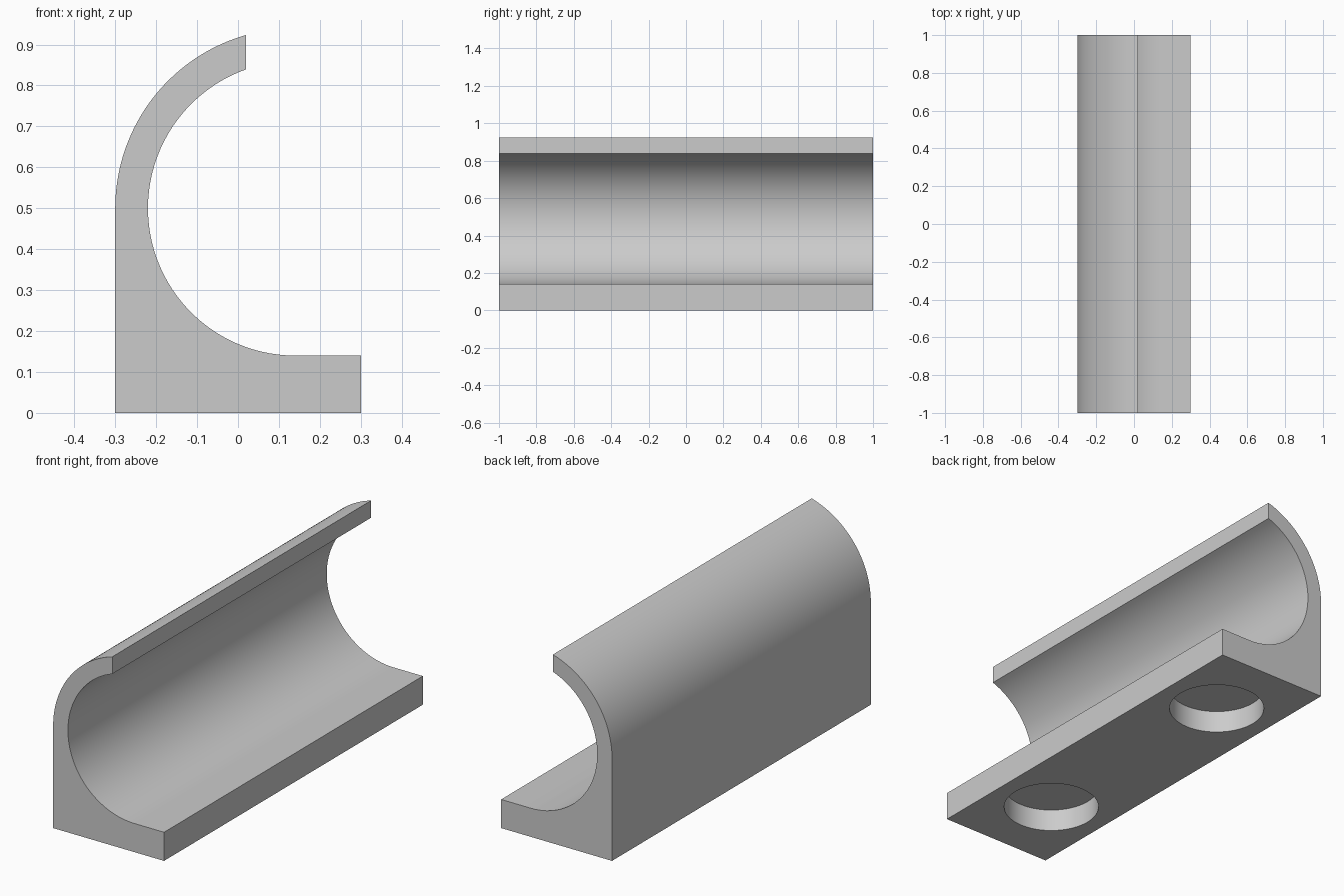
import bpy, bmesh, math

cube = bpy.data.objects.get("Cube")
if cube:
    bpy.data.objects.remove(cube, do_unlink=True)

grey = bpy.data.materials.new("light grey")
grey.use_nodes = True
colour = (0.6, 0.6, 0.6, 1)
grey.diffuse_color = colour
grey.node_tree.nodes["Principled BSDF"].inputs["Base Color"].default_value = colour

CX, CZ = 0.14, 0.5           # centre of the cradle curve
R_IN, R_OUT = 0.36, 0.44
LIP_X = 0.02                 # where the upper lip is cut off


def arc(radius, start, end, steps=48):
    angles = [start + (end - start) * i / steps for i in range(steps + 1)]
    return [(CX + radius * math.cos(a), CZ + radius * math.sin(a)) for a in angles]


# Cross-section: base, cradle curve, lip, outer curve
lip_in = math.acos((LIP_X - CX) / R_IN)
lip_out = math.acos((LIP_X - CX) / R_OUT)
profile = [(-0.3, 0), (0.3, 0), (0.3, CZ - R_IN)]
profile += arc(R_IN, 1.5 * math.pi, lip_in)
profile += arc(R_OUT, lip_out, math.pi, 36)

bm = bmesh.new()
face = bm.faces.new([bm.verts.new((x, -1, z)) for x, z in profile])
out = bmesh.ops.extrude_face_region(bm, geom=[face])
bmesh.ops.translate(bm, vec=(0, 2, 0),
                    verts=[v for v in out["geom"] if isinstance(v, bmesh.types.BMVert)])
bmesh.ops.recalc_face_normals(bm, faces=bm.faces)
mesh = bpy.data.meshes.new("cradle_rail")
bm.to_mesh(mesh)
bm.free()
rail = bpy.data.objects.new("cradle_rail", mesh)
bpy.context.collection.objects.link(rail)
mesh.materials.append(grey)

# Round blind recesses in the underside
DEPTH = 0.11
for side, name in ((-1, "front"), (1, "back")):
    bpy.ops.mesh.primitive_cylinder_add(vertices=96, radius=0.22, depth=2 * DEPTH,
                                        location=(0, side * 0.6, 0))
    cutter = bpy.context.object
    cutter.name = name + "_recess_cutter"
    cutter.data.materials.append(grey)
    cut = rail.modifiers.new(name + "_recess", "BOOLEAN")
    cut.operation = "DIFFERENCE"
    cut.solver = "EXACT"
    cut.object = cutter
    bpy.ops.object.select_all(action="DESELECT")
    rail.select_set(True)
    bpy.context.view_layer.objects.active = rail
    bpy.ops.object.modifier_apply(modifier=cut.name)
    bpy.data.objects.remove(cutter, do_unlink=True)

bpy.ops.object.shade_smooth_by_angle(angle=math.radians(20))
